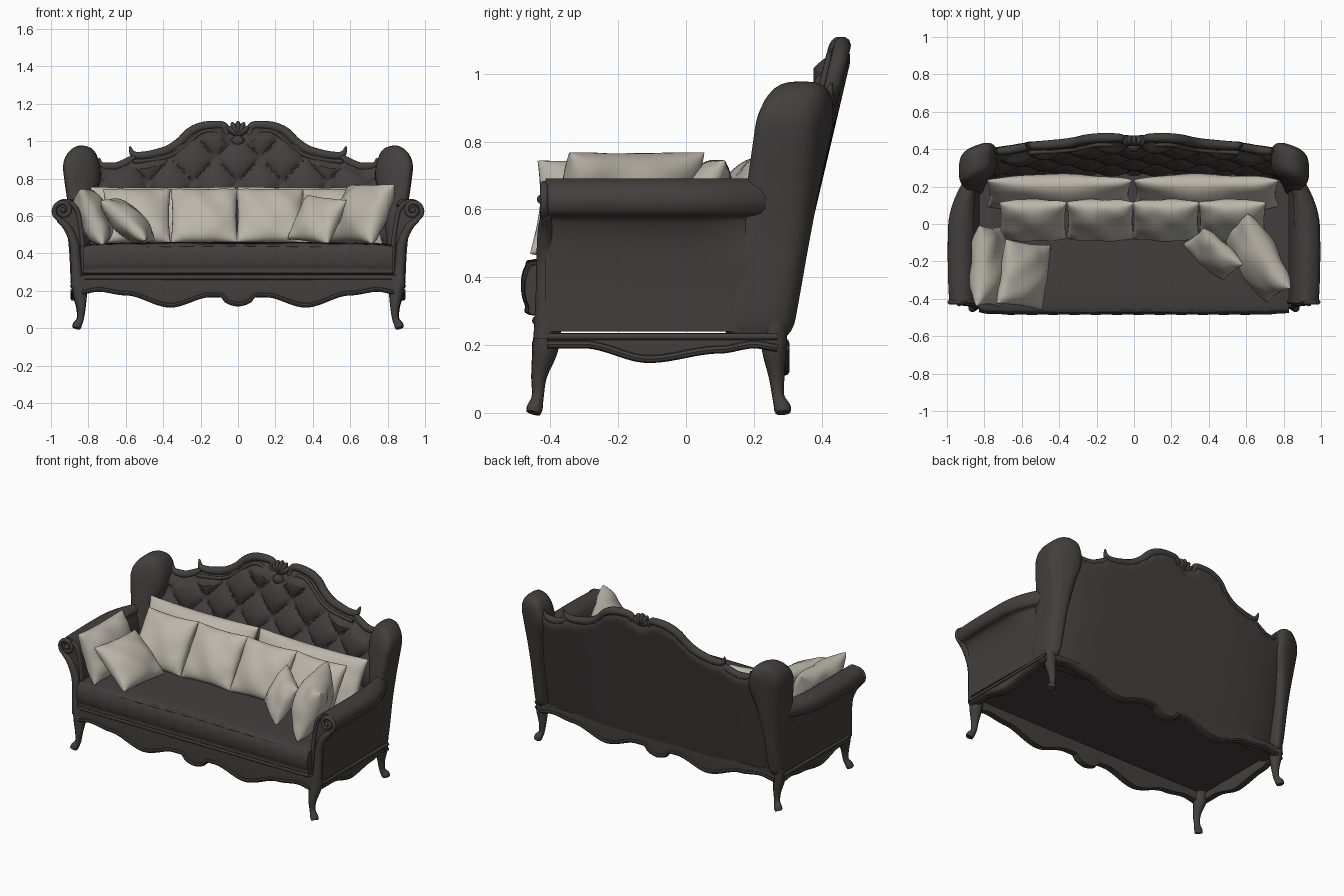
import bpy, bmesh, math
from mathutils import Vector, Euler

if "Cube" in bpy.data.objects:
    bpy.data.objects.remove(bpy.data.objects["Cube"])


def material(name, rgb):
    m = bpy.data.materials.new(name)
    m.diffuse_color = (*rgb, 1)
    m.use_nodes = True
    m.node_tree.nodes["Principled BSDF"].inputs["Base Color"].default_value = m.diffuse_color
    return m


DARK = material("charcoal upholstery", (0.056, 0.049, 0.047))
CREAM = material("cream pillow fabric", (0.50, 0.47, 0.40))


def smooth(pts, n=6, closed=False):
    """Catmull-Rom curve through the points."""
    P = [Vector(p) for p in pts]
    c, out = len(P), []
    for i in range(c if closed else c - 1):
        g = (lambda k: P[k % c]) if closed else (lambda k: P[max(0, min(c - 1, k))])
        a, b, d, e = g(i - 1), g(i), g(i + 1), g(i + 2)
        for k in range(n):
            t = k / n
            out.append(0.5 * (2 * b + (d - a) * t + (2 * a - 5 * b + 4 * d - e) * t * t
                              + (3 * b - a - 3 * d + e) * t ** 3))
    return out if closed else out + [P[-1]]


def loft(name, rings, mat=DARK, caps=True):
    """Skin a list of closed rings of points."""
    bm = bmesh.new()
    R = [[bm.verts.new(p) for p in r] for r in rings]
    m = len(R[0])
    for a, b in zip(R, R[1:]):
        for j in range(m):
            bm.faces.new((a[j], a[(j + 1) % m], b[(j + 1) % m], b[j]))
    if caps:
        bm.faces.new(R[0])
        bm.faces.new(R[-1])
    bmesh.ops.remove_doubles(bm, verts=bm.verts, dist=0.0002)
    bmesh.ops.recalc_face_normals(bm, faces=bm.faces)
    me = bpy.data.meshes.new(name)
    bm.to_mesh(me)
    bm.free()
    me.materials.append(mat)
    ob = bpy.data.objects.new(name, me)
    bpy.context.collection.objects.link(ob)


def tube(name, pts, radii, n=6, sides=10):
    """Round moulding along a path, radius given per control point or once."""
    if not isinstance(radii, list):
        radii = [radii] * len(pts)
    path = smooth(pts, n)
    rad = [v.x for v in smooth([(r, 0, 0) for r in radii], n)]
    rings, q, old = [], None, None
    for i, p in enumerate(path):
        t = (path[min(i + 1, len(path) - 1)] - path[max(i - 1, 0)]).normalized()
        q = t.to_track_quat('Z', 'Y') if q is None else old.rotation_difference(t) @ q
        old = t
        rings.append([p + q @ Vector((math.cos(a), math.sin(a), 0)) * max(rad[i], 0.002)
                      for a in (2 * math.pi * k / sides for k in range(sides))])
    loft(name, rings)


def ball(name, loc, size, rot=(0, 0, 0)):
    bpy.ops.mesh.primitive_uv_sphere_add(segments=16, ring_count=10, radius=1, location=loc, rotation=rot)
    ob = bpy.context.object
    ob.name, ob.scale = name, size
    ob.data.materials.append(DARK)


def lerp(table, x):
    for (a, b), (c, d) in zip(table, table[1:]):
        if x <= c:
            t = max(0, (x - a) / (c - a))
            return b + (d - b) * t * t * (3 - 2 * t)
    return table[-1][1]


# ---- backrest: slanted shell with diamond tufting
def back_y(x, z):
    return 0.30 + (z - 0.25) * 0.235 - 0.04 * (abs(x) / 0.8) ** 6


TOP = [(0, 1.03), (0.06, 1.05), (0.1, 1.08), (0.16, 1.08), (0.24, 1.055), (0.3, 1.005), (0.36, 0.96),
       (0.42, 0.935), (0.5, 0.915), (0.56, 0.91), (0.6, 0.885), (0.66, 0.865), (0.72, 0.865), (0.78, 0.92),
       (0.84, 0.93), (0.88, 0.88)]


def tuft(x, z):
    u, v = x / 0.24 + z / 0.26, x / 0.24 - z / 0.26
    return 0.045 * abs(math.sin(math.pi * u) * math.sin(math.pi * v)) ** 0.4


rings = []
for i in range(177):
    x = -0.88 + i * 0.01
    top = lerp(TOP, abs(x))
    zs = [0.2 + (top - 0.2) * k / 70 for k in range(71)]
    front = []
    for z in zs:
        edge = min(1, (top - z) / 0.06)
        front.append((x, back_y(x, z) - 0.04 - edge * (0.02 + tuft(x, z) * (z > 0.4)), z))
    rings.append(front + [(x, back_y(x, z) - 0.02 * max(0, 1 - (top - z) / 0.05) ** 2, z)
                          for z in reversed(zs[::2])])
loft("tufted_backrest", rings)

# ---- carved rim, leaf tips and wings of the back
WING = [(0.74, 0.88), (0.77, 0.95), (0.82, 0.975), (0.87, 0.97), (0.915, 0.93), (0.935, 0.87), (0.927, 0.78),
        (0.91, 0.66), (0.895, 0.5), (0.885, 0.24), (0.81, 0.24), (0.79, 0.5), (0.76, 0.7), (0.735, 0.8)]
wing = [(v.x, v.z) for v in smooth([(x, 0, z) for x, z in WING], 5, True)]
for s in (-1, 1):
    on_back = lambda pts, d=0.03: [(s * x, back_y(x, z) - d, z) for x, z in pts]
    tube("top_rim", on_back([(0, 0.92), (0.05, 0.935), (0.078, 0.98), (0.062, 1.04), (0.075, 1.08), (0.13, 1.085),
                             (0.2, 1.075), (0.26, 1.045), (0.31, 0.995), (0.37, 0.955), (0.44, 0.933), (0.51, 0.922),
                             (0.56, 0.93), (0.578, 0.972)], 0.035),
         [0.018, 0.02, 0.02, 0.02, 0.022, 0.025, 0.026, 0.026, 0.026, 0.026, 0.025, 0.023, 0.018, 0.004])
    tube("inner_rim", on_back([(0.11, 0.97), (0.09, 1.02), (0.13, 1.055), (0.2, 1.045), (0.26, 0.995), (0.32, 0.945),
                               (0.4, 0.91), (0.5, 0.895), (0.56, 0.89)], 0.065), 0.011)
    tube("shoulder_rim", on_back([(0.55, 0.92), (0.59, 0.89), (0.65, 0.865), (0.71, 0.865), (0.735, 0.88),
                                  (0.742, 0.91)], 0.035), [0.015, 0.022, 0.023, 0.022, 0.014, 0.004])
    rings = []
    for k in range(17):
        d = -math.cos(math.pi * k / 16)
        f = max(0.02, 1 - abs(d) ** 3.5) ** 0.35
        ring = []
        for x, z in wing:
            zc = max(0.28, min(0.82, z))
            x, z = 0.845 + (x - 0.845) * f, zc + (z - zc) * f
            ring.append((s * x, 0.31 - (x - 0.84) * 0.35 + 0.17 * (z - 0.8) + 0.1 * d, z))
        rings.append(ring)
    loft("back_wing", rings)

# ---- shell ornament on the crest
for a in (-0.9, -0.45, 0, 0.45, 0.9):
    ball("crest_petal", (0.036 * math.sin(a), 0.445, 1.03 + 0.036 * math.cos(a)), (0.017, 0.028, 0.044), (-0.2, a, 0))
ball("crest_bead", (0, 0.415, 1.0), (0.035, 0.03, 0.03))
ball("crest_drop", (0, 0.4, 0.955), (0.025, 0.025, 0.03))

# ---- rolled arms with scrolled fronts
SECTION = [(0.82, 0.25), (0.825, 0.5), (0.85, 0.63), (0.89, 0.68), (0.94, 0.69), (0.985, 0.665), (1.0, 0.625),
           (0.985, 0.588), (0.945, 0.57), (0.915, 0.5), (0.902, 0.4), (0.895, 0.24)]
sec = [(v.x, v.z) for v in smooth([(x, 0, z) for x, z in SECTION], 5)]
for s in (-1, 1):
    rings = []
    for k in range(25):
        t = k / 24
        ring = []
        for x, z in sec:
            squeeze = 0.11 * (max(0, t - 0.55) / 0.45) ** 2 + 0.012 * (1 - t) ** 4
            w = max(0, min(1, (z - 0.45) / 0.13)) * max(0, min(1, (x - 0.85) / 0.1))
            ring.append((s * (x - squeeze * w - 0.015 * t * t * (x > 0.86)), -0.415 + t * (0.675 + 0.06 * (z - 0.25)), z))
        rings.append(ring)
    loft("rolled_arm", rings)
    spiral = [(s * (0.935 + r * math.cos(a)), -0.418, 0.63 + r * math.sin(a))
              for r, a in ((0.054 - 0.003 * k, -1.2 + 0.65 * k) for k in range(14))]
    tube("arm_scroll", spiral, 0.013, 4)
    ball("scroll_bead", (s * 0.935, -0.42, 0.63), (0.016, 0.02, 0.016))
    tube("arm_front_post", [(s * x, -0.415, z) for x, z in ((0.96, 0.58), (0.915, 0.54), (0.878, 0.46), (0.868, 0.36),
                                                            (0.86, 0.22))], [0.014, 0.022, 0.026, 0.028, 0.035])
    tube("arm_inner_moulding", [(s * x, -0.415, z) for x, z in ((0.9, 0.675), (0.86, 0.63), (0.838, 0.52),
                                                                (0.828, 0.4), (0.825, 0.27))], 0.013)
    # ---- curved legs
    tube("front_leg", [(s * 0.85, -0.405, 0.27), (s * 0.845, -0.415, 0.19), (s * 0.838, -0.433, 0.11),
                       (s * 0.842, -0.437, 0.05), (s * 0.86, -0.446, 0.015), (s * 0.865, -0.45, 0.0)],
         [0.04, 0.039, 0.024, 0.018, 0.024, 0.022])
    tube("back_leg", [(s * 0.85, 0.26, 0.27), (s * 0.85, 0.26, 0.19), (s * 0.842, 0.267, 0.11),
                      (s * 0.845, 0.272, 0.05), (s * 0.86, 0.284, 0.015), (s * 0.865, 0.286, 0.0)],
         [0.04, 0.037, 0.024, 0.018, 0.025, 0.022])

# ---- wavy aprons: front and back along x, sides along y
LONG = [(0, 0.115), (0.05, 0.125), (0.09, 0.165), (0.15, 0.165), (0.36, 0.11), (0.6, 0.175), (0.75, 0.195),
        (0.84, 0.18)]
SIDE = [(-0.42, 0.19), (-0.3, 0.19), (-0.11, 0.147), (0.1, 0.175), (0.2, 0.19), (0.28, 0.18)]


def apron(name, place, lo, hi, table, top, half):
    ts = [lo + (hi - lo) * k / 80 for k in range(81)]
    bottom = lambda t: lerp(table, abs(t) if table is LONG else t)
    loft(name, [[place(t, d, z) for d, z in ((-half * 0.8, top), (half * 0.8, top), (half, (top + bottom(t)) / 2),
                                             (half * 0.8, bottom(t)), (-half * 0.8, bottom(t)),
                                             (-half, (top + bottom(t)) / 2))] for t in ts])
    tube(name + "_moulding", [place(t, -half * 0.8, bottom(t) + 0.012) for t in ts], 0.012, 1, 8)


apron("front_apron", lambda t, d, z: (t, -0.425 + d, z), -0.84, 0.84, LONG, 0.285, 0.022)
apron("back_apron", lambda t, d, z: (t, 0.28 - d, z), -0.84, 0.84, LONG, 0.24, 0.016)
for s in (-1, 1):
    apron("side_apron", lambda t, d, z: (s * (0.868 - d), t, z), -0.41, 0.27, SIDE, 0.235, 0.02)
    tube("side_rail_moulding", [(s * 0.888, y, 0.225) for y in (-0.41, 0, 0.27)], 0.01)
tube("front_rail_moulding", [(-0.82, -0.438, 0.272), (0, -0.44, 0.272), (0.82, -0.438, 0.272)], 0.014)

# ---- seat cushion, piping and underside
prof = smooth([(0, y, z) for y, z in ((0.27, 0.28), (-0.1, 0.28), (-0.435, 0.285), (-0.474, 0.32), (-0.485, 0.375),
                                      (-0.474, 0.43), (-0.435, 0.453), (-0.2, 0.46), (0.27, 0.46))], 5)
rings = []
for k in range(61):
    x = -0.83 + 1.66 * k / 60
    bow = 0.97 + 0.04 * (1 - (x / 0.83) ** 2) - 0.05 * (abs(x) / 0.83) ** 14
    rings.append([(x, p.y * (1 - 0.025 * (abs(x) / 0.83) ** 14) + 0.002 * math.sin(x * 55 + p.z * 9),
                   0.28 + (p.z - 0.28) * bow) for p in prof])
loft("seat_cushion", rings)
for z, e in ((0.30, 0), (0.437, 0.006)):
    tube("seat_piping", [(-0.82, -0.45, z - e), (-0.5, -0.464, z), (0, -0.464, z + e), (0.5, -0.464, z),
                         (0.82, -0.45, z - e)], 0.008)
loft("underside_panel", [[(x, y, z) for x, y in ((-0.86, -0.42), (0.86, -0.42), (0.86, 0.26), (-0.86, 0.26))]
                         for z in (0.24, 0.285)])


# ---- loose pillows: pinched edges, pointed corners, soft wrinkles
def pillow(name, w, h, t, loc, lean, yaw, seed=0.0, roll=0.0):
    n, rot, rings = 24, Euler((-lean, roll, math.radians(yaw))).to_matrix(), []
    span = [math.sin(math.pi / 2 * (2 * k / n - 1)) for k in range(n + 1)]
    for u in span:
        ring = []
        for side, vs in ((-1, span), (1, span[-2:0:-1])):
            for v in vs:
                full = max(0, (1 - u * u) * (1 - v * v)) ** 0.42
                fold = 1 + 0.07 * math.sin(5 * u + 3 * v + seed) + 0.05 * math.sin(9 * u * v + 2 * seed)
                p = Vector((w / 2 * u * (1 - 0.05 * (1 - v * v)), side * t / 2 * full * fold,
                            h / 2 * v * (1 - 0.06 * (1 - u * u))))
                ring.append(rot @ p + Vector(loc))
        rings.append(ring)
    loft(name, rings, CREAM, False)


for i, x in enumerate((-0.40, 0.385)):
    pillow("long_back_pillow", 0.78, 0.34, 0.16, (x, 0.165, 0.60), 0.42, 0, i)
for i, x in enumerate((-0.54, -0.18, 0.17, 0.525)):
    pillow("square_pillow", 0.36, 0.345, 0.15, (x, 0.02, 0.60), 0.58, 0, i * 1.7)
pillow("left_arm_pillow", 0.43, 0.32, 0.18, (-0.775, -0.225, 0.595), 0.38, 88, 2)
pillow("left_loose_pillow", 0.35, 0.32, 0.15, (-0.59, -0.27, 0.575), 0.85, 82, 4)
pillow("right_arm_pillow", 0.46, 0.345, 0.2, (0.66, -0.18, 0.61), 0.42, -60, 1)
pillow("right_loose_pillow", 0.29, 0.27, 0.13, (0.425, -0.16, 0.58), 0.5, -42, 3, 0.1)

# ---- smooth shading with sharp creases kept
bpy.ops.object.select_all(action='SELECT')
bpy.context.view_layer.objects.active = bpy.context.selected_objects[0]
bpy.ops.object.shade_smooth_by_angle(angle=math.radians(40))
